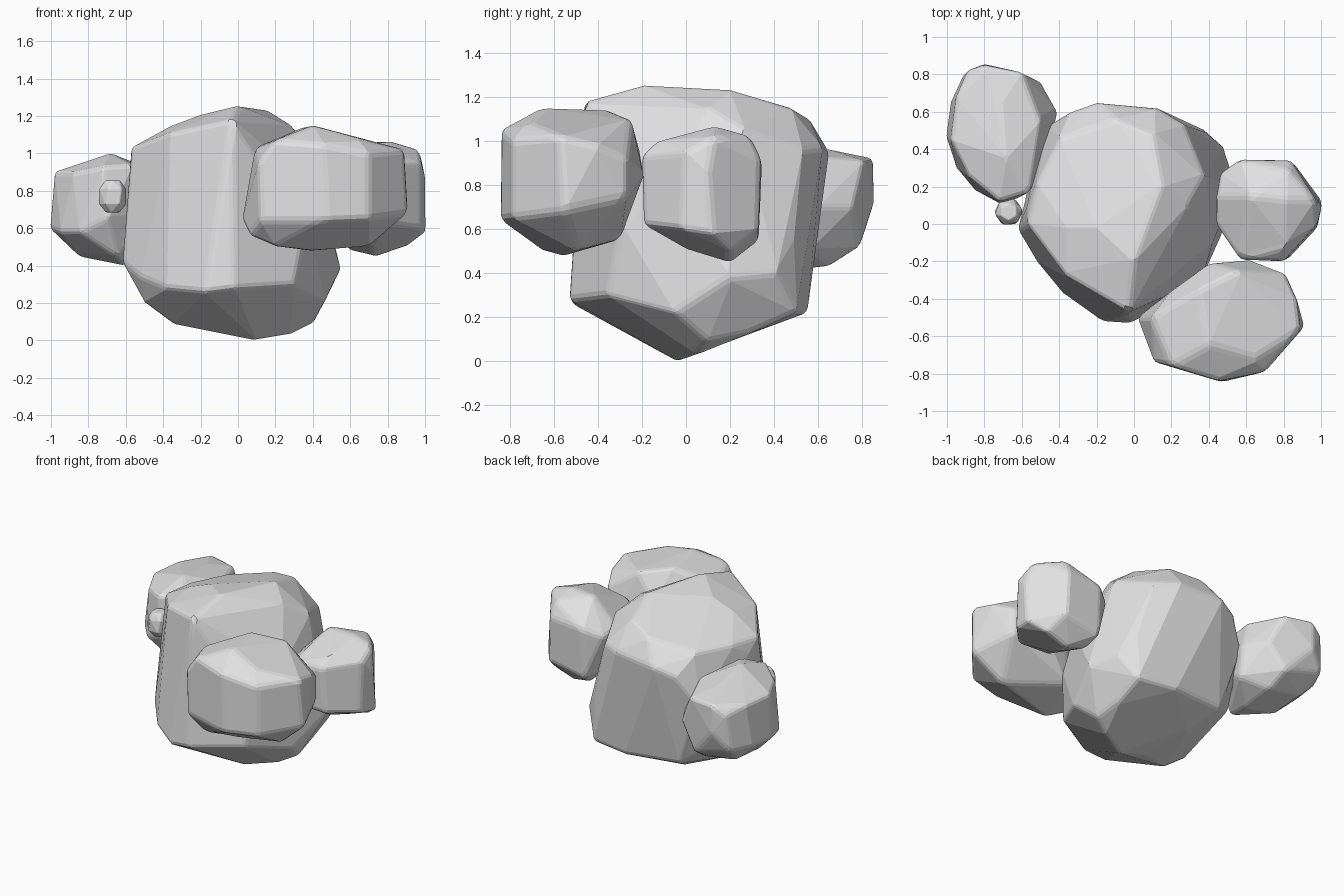
import bpy, bmesh, math
from mathutils import Vector

stone = bpy.data.materials.new("grey stone")
stone.diffuse_color = (0.76, 0.76, 0.76, 1)


def rock(name, corners, bevel):
    """Faceted boulder: hull of its corner points, near-flat facets merged, edges worn."""
    bm = bmesh.new()
    for c in corners:
        bm.verts.new(c)
    res = bmesh.ops.convex_hull(bm, input=bm.verts)
    loose = {g for g in res["geom_interior"] + res["geom_unused"] if isinstance(g, bmesh.types.BMVert)}
    bmesh.ops.delete(bm, geom=list(loose), context="VERTS")
    bmesh.ops.dissolve_limit(bm, angle_limit=math.radians(5), verts=bm.verts, edges=bm.edges)
    bmesh.ops.recalc_face_normals(bm, faces=bm.faces)
    me = bpy.data.meshes.new(name)
    bm.to_mesh(me)
    bm.free()
    me.materials.append(stone)
    ob = bpy.data.objects.new(name, me)
    bpy.context.collection.objects.link(ob)
    m = ob.modifiers.new("worn edges", "BEVEL")
    m.width = bevel
    m.segments = 2
    m.limit_method = "ANGLE"
    m.angle_limit = math.radians(25)
    return ob


# Main boulder: base, lower belt, upper belt, sloping top
rock("main_boulder", [
    (0.1, -0.04, 0), (0.28, 0.05, 0.03), (-0.1, 0, 0.04), (-0.35, -0.1, 0.09),
    (0.4, 0.1, 0.09), (0.38, 0.3, 0.13), (-0.5, -0.1, 0.2), (-0.2, 0.3, 0.13),
    (-0.62, -0.03, 0.42), (-0.52, -0.2, 0.34), (-0.38, -0.37, 0.28),
    (-0.17, -0.52, 0.26), (-0.02, -0.53, 0.28), (0.3, -0.36, 0.3),
    (0.47, -0.05, 0.22), (0.55, 0.2, 0.38), (0.48, 0.41, 0.4), (0.38, 0.5, 0.22),
    (0.1, 0.55, 0.22), (-0.3, 0.5, 0.24), (-0.52, 0.32, 0.38),
    (-0.57, 0.1, 0.95), (-0.51, 0.42, 0.65), (-0.46, 0.53, 0.72), (-0.34, 0.6, 0.9),
    (-0.2, 0.65, 0.95), (0.12, 0.62, 0.97), (0.27, 0.53, 0.96), (0.38, 0.26, 1.05),
    (0.42, -0.1, 0.8), (0.36, -0.3, 0.6), (0.38, 0.49, 0.55),
    (-0.57, 0, 1.03), (-0.03, -0.47, 1.18), (-0.36, -0.28, 1.11), (0, -0.2, 1.255),
    (-0.36, -0.02, 1.145), (-0.2, -0.02, 1.205), (0.29, 0.1, 1.145),
    (0.15, 0.2, 1.235), (0.1, 0.48, 1.15), (-0.1, 0.56, 1.1), (-0.4, 0.46, 1.04),
    (-0.52, 0.22, 1.04)], 0.022)

# Front right boulder
rock("front_right_boulder", [
    (0.12, -0.74, 0.64), (0.11, -0.74, 0.95), (0.2, -0.76, 1.07), (0.45, -0.84, 1.05),
    (0.47, -0.845, 0.64), (0.7, -0.79, 1.0), (0.7, -0.79, 0.65), (0.65, -0.72, 1.08),
    (0.89, -0.57, 1.02), (0.91, -0.55, 0.68), (0.87, -0.4, 0.98), (0.81, -0.27, 0.74),
    (0.81, -0.27, 0.92), (0.62, -0.19, 0.85), (0.4, -0.21, 0.95), (0.55, -0.25, 1.1),
    (0.35, -0.35, 1.14), (0.4, -0.65, 1.15), (0.02, -0.5, 0.64), (0.09, -0.5, 1.03),
    (0.06, -0.6, 0.56), (0.4, -0.57, 0.475), (0.3, -0.3, 0.55), (0.7, -0.5, 0.5),
    (0.2, -0.65, 0.5), (0.2, -0.36, 0.95), (0.14, -0.4, 0.7)], 0.025)

# Right boulder
rock("right_boulder", [
    (0.97, 0.13, 1.02), (1.005, 0.1, 0.85), (1.005, 0.12, 0.58), (0.98, 0, 0.95),
    (0.98, -0.02, 0.6), (0.8, -0.2, 0.93), (0.82, -0.19, 0.62), (0.57, -0.19, 0.92),
    (0.57, -0.19, 0.63), (0.44, 0, 0.85), (0.45, 0.05, 0.62), (0.44, 0.15, 0.88),
    (0.46, 0.27, 0.85), (0.57, 0.345, 0.9), (0.57, 0.33, 0.55), (0.84, 0.34, 0.92),
    (0.85, 0.33, 0.6), (0.62, 0.15, 1.06), (0.82, 0.13, 1.065), (0.74, 0.2, 0.445),
    (0.72, 0.02, 0.5), (0.9, 0.2, 0.5), (0.6, 0.22, 0.48), (0.8, -0.13, 1),
    (0.82, 0.29, 1.02)], 0.022)

# Back left boulder
rock("back_left_boulder", [
    (-0.98, 0.45, 0.9), (-1.005, 0.47, 0.6), (-0.95, 0.68, 0.9), (-0.98, 0.65, 0.6),
    (-0.89, 0.82, 0.86), (-0.91, 0.8, 0.6), (-0.8, 0.85, 0.92), (-0.8, 0.855, 0.72),
    (-0.6, 0.81, 0.91), (-0.62, 0.79, 0.52), (-0.5, 0.76, 0.7), (-0.5, 0.55, 0.93),
    (-0.41, 0.6, 0.7), (-0.43, 0.55, 0.5), (-0.49, 0.25, 0.7), (-0.56, 0.17, 0.94),
    (-0.72, 0.12, 0.93), (-0.7, 0.1, 0.65), (-0.88, 0.25, 0.9), (-0.95, 0.3, 0.58),
    (-0.85, 0.18, 0.58), (-0.68, 0.35, 1.0), (-0.7, 0.65, 0.96), (-0.85, 0.4, 0.45),
    (-0.6, 0.4, 0.4), (-0.65, 0.2, 0.45), (-0.6, 0.65, 0.43), (-0.85, 0.65, 0.47)], 0.02)

# Pebble: ring of corners between a smaller top and bottom
centre = Vector((-0.67, 0.065, 0.77))
rock("pebble", [
    centre + Vector((r * math.cos(a), r * math.sin(a), z))
    for z, r, turn in ((-0.085, 0.04, 0.3), (-0.04, 0.074, 0), (0.04, 0.074, 0.2), (0.085, 0.045, 0.5))
    for a in (turn + k * math.tau / 6 for k in range(6))], 0.006)
